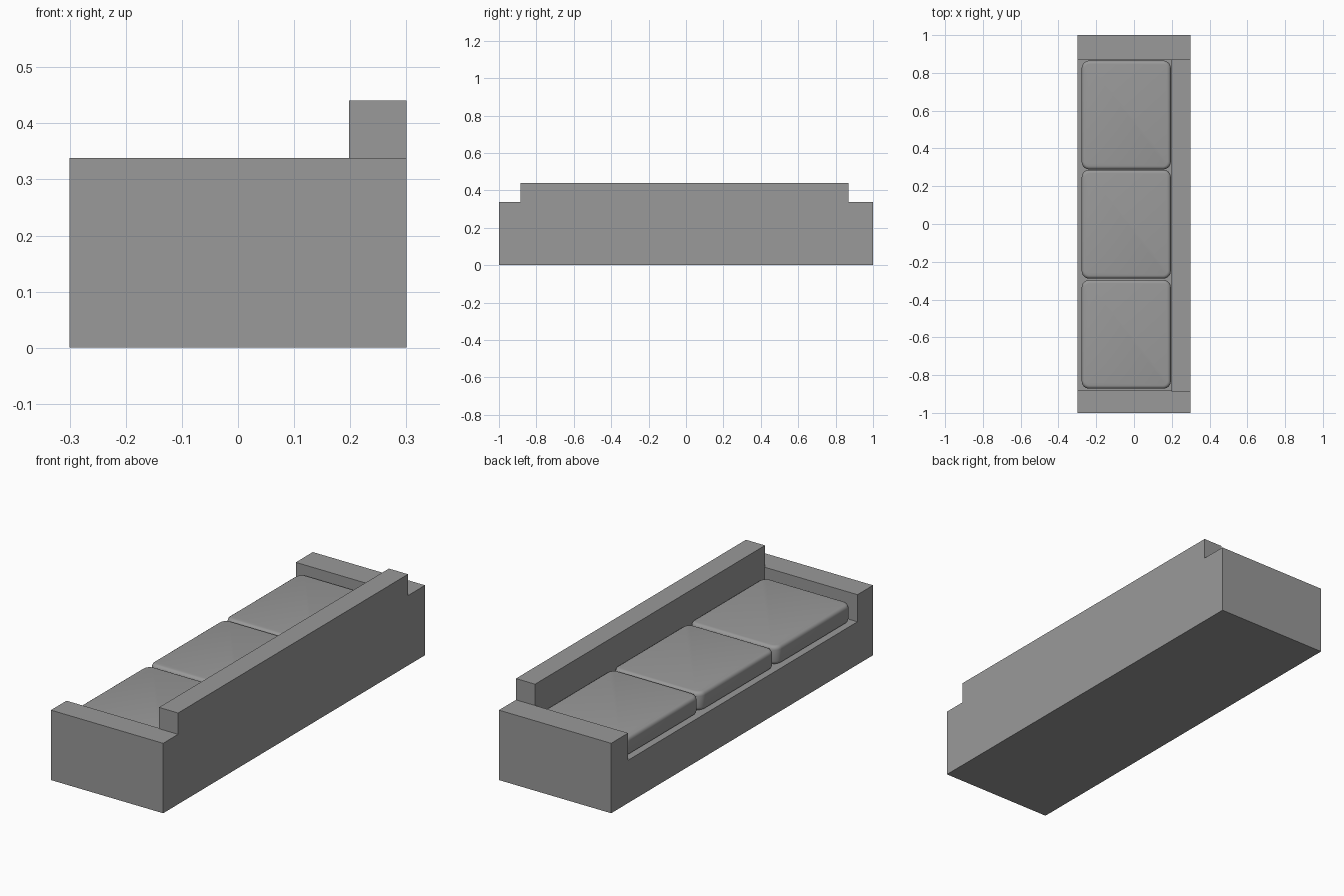
import bpy
import bmesh

cube = bpy.data.objects.get("Cube")
if cube:
    bpy.data.objects.remove(cube, do_unlink=True)

fabric = bpy.data.materials.new("grey fabric")
fabric.use_nodes = True
GREY = (0.32, 0.32, 0.32, 1)
fabric.diffuse_color = GREY
fabric.node_tree.nodes["Principled BSDF"].inputs["Base Color"].default_value = GREY


def add_object(name, bm):
    bmesh.ops.recalc_face_normals(bm, faces=bm.faces)
    mesh = bpy.data.meshes.new(name)
    bm.to_mesh(mesh)
    bm.free()
    mesh.materials.append(fabric)
    obj = bpy.data.objects.new(name, mesh)
    bpy.context.collection.objects.link(obj)
    return obj


def box_mesh(low, high):
    bm = bmesh.new()
    bmesh.ops.create_cube(bm, size=1)
    for v in bm.verts:
        v.co = [(a + b) / 2 + c * (b - a) for a, b, c in zip(low, high, v.co)]
    return bm


FRONT, REAR = -0.3, 0.3
SEAT, ARM, TOP = 0.207, 0.338, 0.441
ARM_A, ARM_B = -0.881, 0.87

# Base and both arms: one U-shaped profile swept through the depth
profile = [(-1, 0), (1, 0), (1, ARM), (ARM_B, ARM), (ARM_B, SEAT),
           (ARM_A, SEAT), (ARM_A, ARM), (-1, ARM)]
bm = bmesh.new()
face = bm.faces.new([bm.verts.new((FRONT, y, z)) for y, z in profile])
sweep = bmesh.ops.extrude_face_region(bm, geom=[face])
moved = [g for g in sweep["geom"] if isinstance(g, bmesh.types.BMVert)]
bmesh.ops.translate(bm, verts=moved, vec=(REAR - FRONT, 0, 0))
add_object("base_and_arms", bm)

# Backrest between the arms, rising above them
add_object("backrest", box_mesh((0.198, -0.886, SEAT), (REAR, ARM_B, TOP)))

# Three seat cushions with rounded corners and soft rims
for name, y in (("right_cushion", -0.584), ("middle_cushion", -0.001),
                ("left_cushion", 0.577)):
    bm = box_mesh((-0.277, y - 0.288, SEAT), (0.195, y + 0.288, 0.297))
    corners = [e for e in bm.edges if abs(e.verts[0].co.z - e.verts[1].co.z) > 0.01]
    bmesh.ops.bevel(bm, geom=corners, offset=0.04, segments=6, profile=0.5,
                    affect='EDGES')
    rims = [e for e in bm.edges if abs(e.verts[0].co.z - e.verts[1].co.z) < 0.001]
    bmesh.ops.bevel(bm, geom=rims, offset=0.018, segments=4, profile=0.5,
                    affect='EDGES')
    cushion = add_object(name, bm)
    bpy.ops.object.select_all(action='DESELECT')
    cushion.select_set(True)
    bpy.context.view_layer.objects.active = cushion
    bpy.ops.object.shade_smooth_by_angle()
